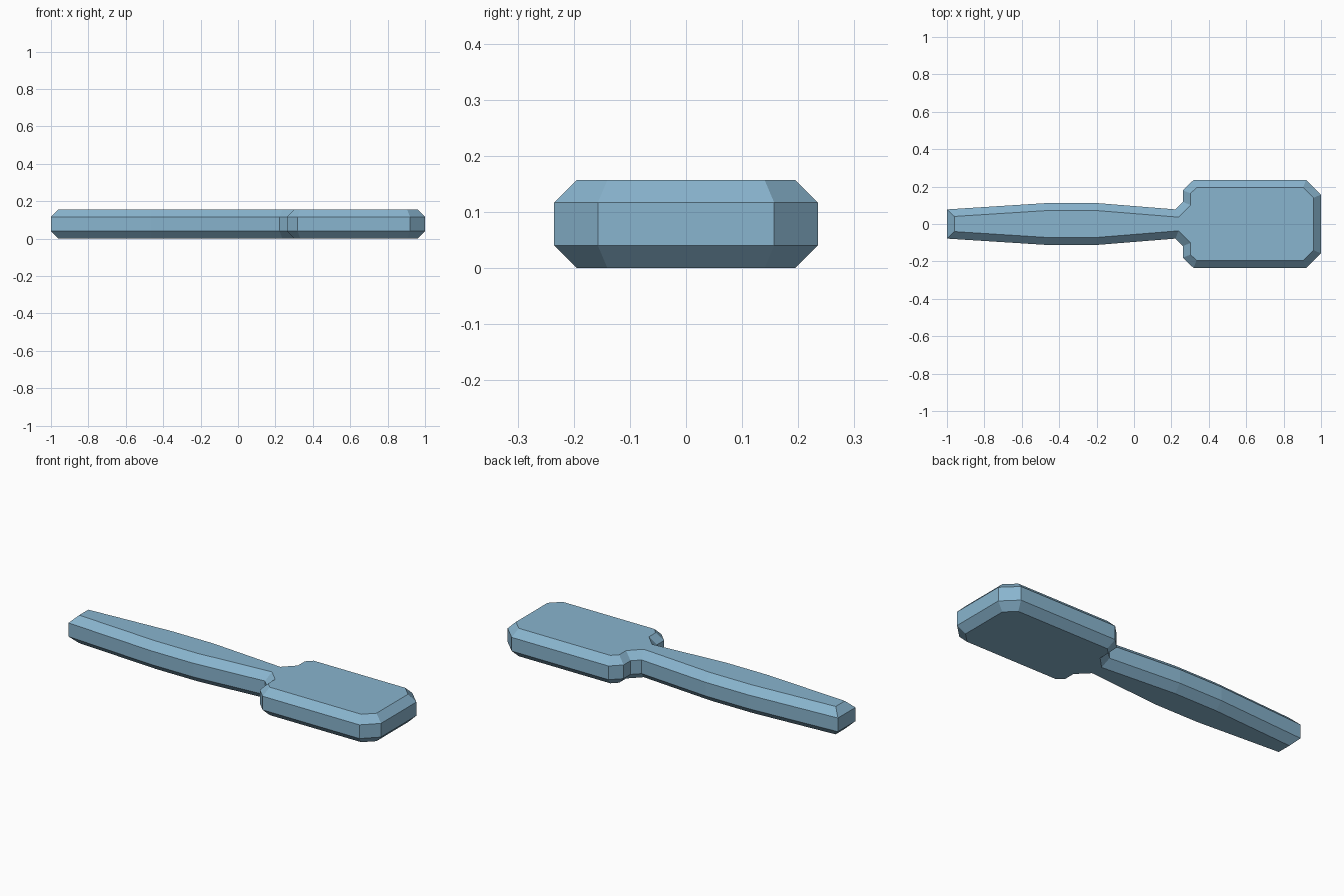
import bpy, bmesh
from mathutils import Vector

if "Cube" in bpy.data.objects:
    bpy.data.objects.remove(bpy.data.objects["Cube"])

HEIGHT, CHAMFER = 0.157, 0.04

# Half outline of the paddle seen from above, handle end to blade tip
half = [(-1, 0.078), (-0.465, 0.112), (-0.2, 0.112), (0.222, 0.078),
        (0.262, 0.118), (0.262, 0.18), (0.318, 0.235), (0.92, 0.235), (1, 0.157)]
outline = [Vector((x, -y)) for x, y in half] + [Vector(p) for p in reversed(half)]


def inset(points, d):
    """Offset a counter-clockwise outline inwards with mitred corners."""
    result = []
    for i, p in enumerate(points):
        a = (p - points[i - 1]).normalized()
        b = (points[(i + 1) % len(points)] - p).normalized()
        n1, n2 = Vector((-a.y, a.x)), Vector((-b.y, b.x))
        result.append(p + (n1 + n2) * d / (1 + n1.dot(n2)))
    return result


# Chamfered slab: stacked rings bridged by quads, capped at both ends
inner = inset(outline, CHAMFER)
levels = [(inner, 0), (outline, CHAMFER), (outline, HEIGHT - CHAMFER), (inner, HEIGHT)]
bm = bmesh.new()
rings = [[bm.verts.new((p.x, p.y, z)) for p in pts] for pts, z in levels]
n = len(outline)
for lo, hi in zip(rings, rings[1:]):
    for i in range(n):
        j = (i + 1) % n
        bm.faces.new((lo[i], lo[j], hi[j], hi[i]))
bm.faces.new(rings[0][::-1])
bm.faces.new(rings[-1])
bmesh.ops.recalc_face_normals(bm, faces=bm.faces)

mesh = bpy.data.meshes.new("paddle")
bm.to_mesh(mesh)
bm.free()

# Blue-grey paint
paint = bpy.data.materials.new("blue_grey")
paint.diffuse_color = (0.25, 0.46, 0.62, 1)
paint.use_nodes = True
paint.node_tree.nodes["Principled BSDF"].inputs["Base Color"].default_value = paint.diffuse_color
mesh.materials.append(paint)

paddle = bpy.data.objects.new("paddle", mesh)
bpy.context.collection.objects.link(paddle)
